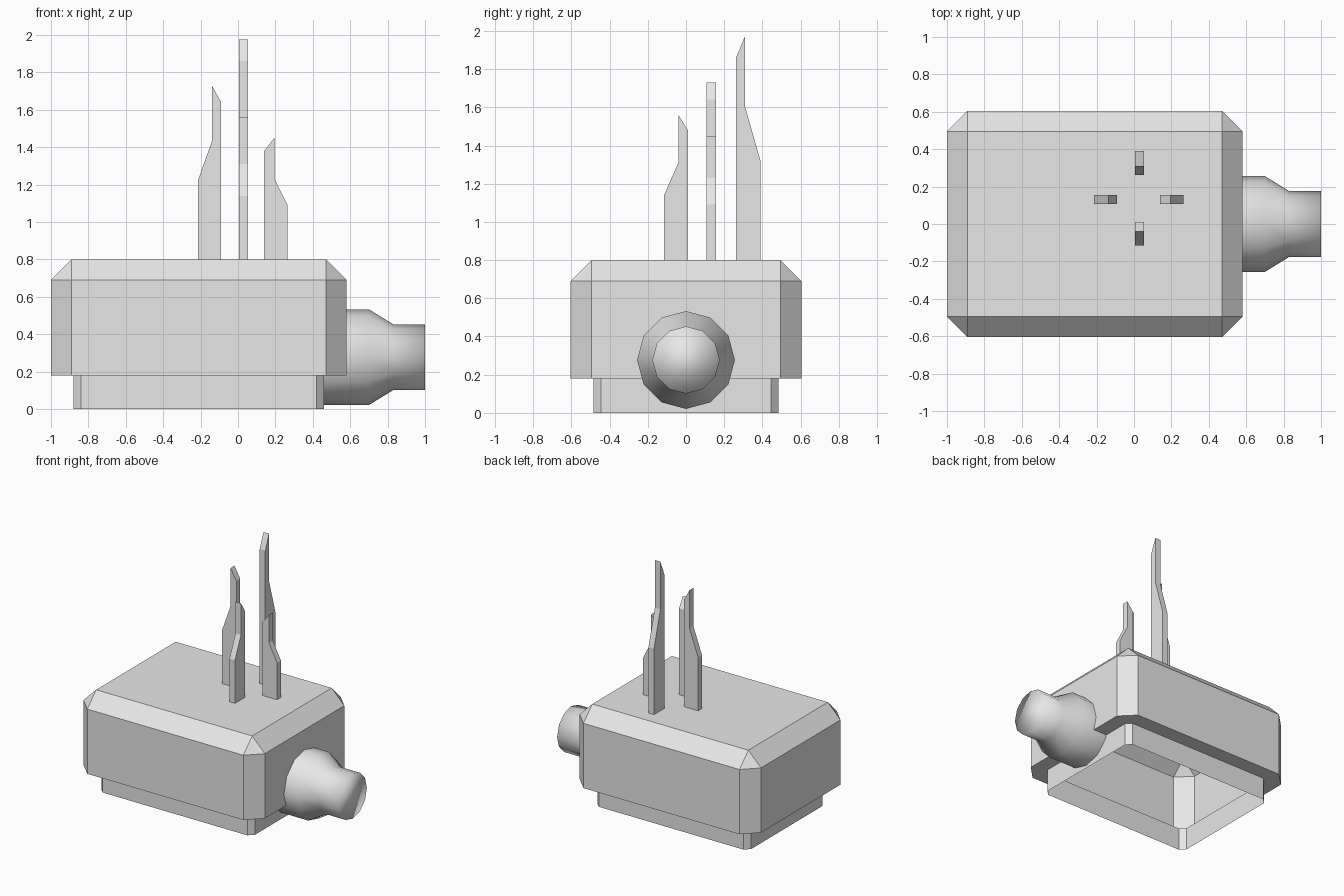
import bpy
import bmesh
import math
from mathutils import Matrix, Vector

cube = bpy.data.objects.get("Cube")
if cube:
    bpy.data.objects.remove(cube, do_unlink=True)

GREY = (0.8, 0.8, 0.8, 1.0)
grey = bpy.data.materials.new("light_grey")
grey.use_nodes = True
grey.diffuse_color = GREY
grey.node_tree.nodes["Principled BSDF"].inputs["Base Color"].default_value = GREY


def finish(bm, name, smooth=False):
    """Turn a bmesh into a grey object."""
    mesh = bpy.data.meshes.new(name)
    for face in bm.faces:
        face.smooth = smooth
    bm.to_mesh(mesh)
    bm.free()
    mesh.materials.append(grey)
    obj = bpy.data.objects.new(name, mesh)
    bpy.context.collection.objects.link(obj)
    return obj


def bottom_face(bm):
    return min(bm.faces, key=lambda f: f.calc_center_median().z)


# Hollow housing: bevelled box whose underside steps in to an open skirt
def make_housing():
    low, high = Vector((-1.0, -0.605, 0.18)), Vector((0.58, 0.605, 0.8))
    bm = bmesh.new()
    bmesh.ops.create_cube(bm, size=1)
    bmesh.ops.scale(bm, vec=high - low, verts=bm.verts)
    bmesh.ops.translate(bm, vec=(low + high) / 2, verts=bm.verts)
    floor_edges = set(bottom_face(bm).edges)
    bmesh.ops.bevel(bm, geom=[e for e in bm.edges if e not in floor_edges],
                    offset=0.11, offset_type='OFFSET', segments=1,
                    profile=0.5, affect='EDGES')
    floor = bottom_face(bm)
    bmesh.ops.inset_region(bm, faces=[floor], thickness=0.12, use_even_offset=True)
    floor = min((f for f in bm.faces if f.normal.z < -0.9 and len(f.verts) == 8),
                key=lambda f: f.calc_center_median().z)
    skirt = bmesh.ops.extrude_discrete_faces(bm, faces=[floor])["faces"][0]
    bmesh.ops.translate(bm, vec=(0, 0, -low.z), verts=skirt.verts)
    bmesh.ops.delete(bm, geom=[skirt], context='FACES_ONLY')
    finish(bm, "housing")


# Side nozzle: twelve-sided smooth tube that narrows toward its tip
def make_nozzle():
    profile = [(0.455, 0.256), (0.70, 0.256), (0.83, 0.176), (1.0, 0.176)]
    sides = 12
    bm = bmesh.new()
    rings = []
    for x, radius in profile:
        angles = [math.tau * i / sides for i in range(sides)]
        rings.append([bm.verts.new((x, radius * math.cos(a), 0.277 + radius * math.sin(a)))
                      for a in angles])
    for a, b in zip(rings, rings[1:]):
        for i in range(sides):
            j = (i + 1) % sides
            bm.faces.new((a[i], a[j], b[j], b[i]))
    bm.faces.new(rings[-1])
    bmesh.ops.recalc_face_normals(bm, faces=bm.faces)
    finish(bm, "nozzle", smooth=True)


# Prong: flat stepped blade, wide at the root and slanted at the tip
def make_prong(name, outer, step, inner, heights, centre, along_y):
    shoulder, neck, peak, tip = heights
    points = [(outer, 0.8), (outer, shoulder), (step, neck), (step, peak),
              (inner, tip), (inner, 0.8)]
    bm = bmesh.new()
    half = 0.024
    sides = [[bm.verts.new((u, centre + d, z)) for u, z in points] for d in (-half, half)]
    for side in sides:
        bm.faces.new(side)
    for i in range(len(points) - 1):
        bm.faces.new((sides[0][i], sides[0][i + 1], sides[1][i + 1], sides[1][i]))
    if along_y:
        for v in bm.verts:
            v.co.x, v.co.y = v.co.y, v.co.x
    bmesh.ops.recalc_face_normals(bm, faces=bm.faces)
    finish(bm, name)


make_housing()
make_nozzle()
make_prong("right_prong", -0.215, -0.14, -0.09, (1.22, 1.43, 1.73, 1.64), 0.132, False)
make_prong("left_prong", 0.265, 0.195, 0.14, (1.09, 1.23, 1.45, 1.38), 0.132, False)
make_prong("front_prong", -0.115, -0.04, 0.01, (1.14, 1.31, 1.56, 1.48), 0.03, True)
make_prong("back_prong", 0.39, 0.31, 0.262, (1.32, 1.60, 1.975, 1.86), 0.03, True)
